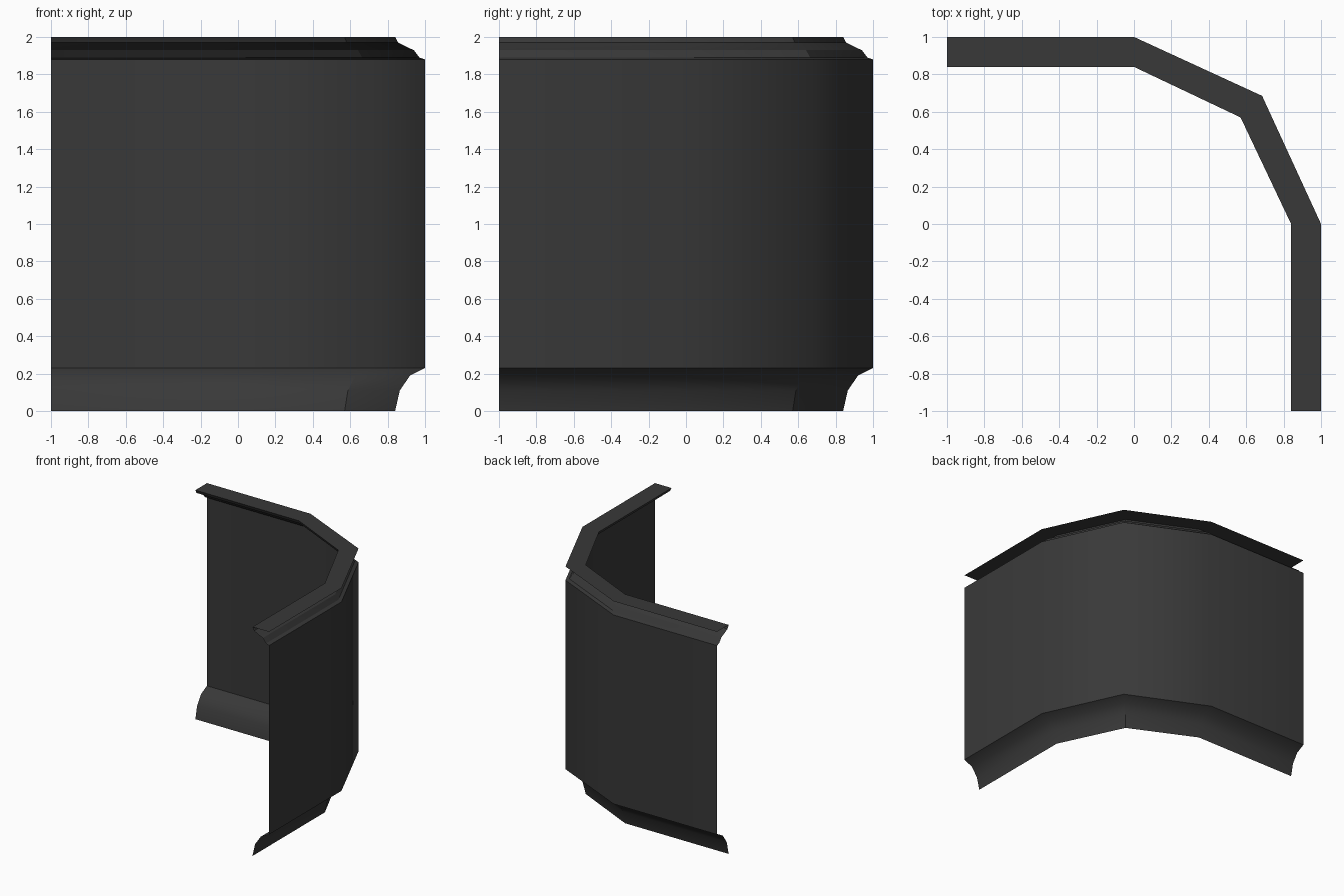
import bpy, bmesh, math

if "Cube" in bpy.data.objects:
    bpy.data.objects.remove(bpy.data.objects["Cube"])

# Single charcoal colour
mat = bpy.data.materials.new("charcoal")
mat.diffuse_color = (0.04, 0.04, 0.04, 1)
mat.use_nodes = True
mat.node_tree.nodes["Principled BSDF"].inputs["Base Color"].default_value = mat.diffuse_color

# Plan path: (x, y, inward x, inward y) for a corner wall
PATH = [(-1, 1, 0, -1), (0, 1, 0, -1), (0.685, 0.685, -0.72, -0.72),
        (1, 0, -1, 0), (1, -1, -1, 0)]


def sweep(name, profile, angle):
    """Sweep a profile of (inward offset, height) points along the path."""
    bm = bmesh.new()
    rows = [[bm.verts.new((x + d * ix, y + d * iy, z)) for x, y, ix, iy in PATH]
            for d, z in profile]
    for lo, hi in zip(rows, rows[1:]):
        for i in range(len(PATH) - 1):
            bm.faces.new((lo[i], lo[i + 1], hi[i + 1], hi[i]))
    # normals face the inner (room) side
    mesh = bpy.data.meshes.new(name)
    bm.to_mesh(mesh)
    bm.free()
    mesh.materials.append(mat)
    ob = bpy.data.objects.new(name, mesh)
    bpy.context.collection.objects.link(ob)
    bpy.ops.object.select_all(action='DESELECT')
    ob.select_set(True)
    bpy.context.view_layer.objects.active = ob
    bpy.ops.object.shade_smooth_by_angle(angle=math.radians(angle))
    return ob


# Wall sheet, smooth around the corner
sweep("wall_panel", [(0, 0.23), (0, 1.88)], 60)
# Skirting curving into the room
sweep("skirting", [(0.16, 0), (0.135, 0.11), (0.08, 0.19), (0, 0.23)], 30)
# Stepped cornice
sweep("cornice", [(0, 1.88), (0.03, 1.89), (0.06, 1.93), (0.085, 1.94),
                  (0.145, 1.97), (0.16, 2.0)], 30)
# Flat ledge closing the top of the cornice
sweep("top_ledge", [(0.16, 2.0), (0, 2.0)], 30)
